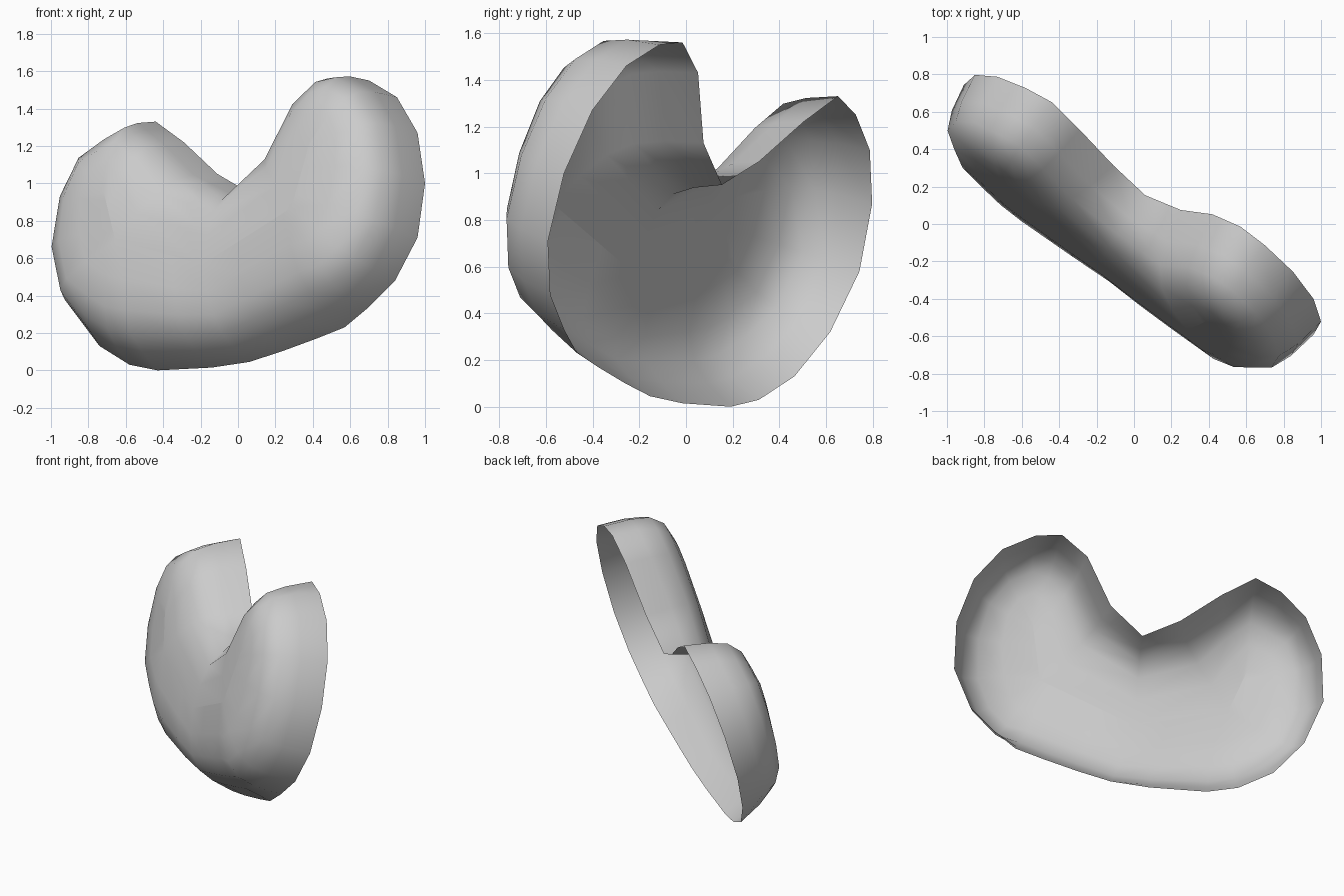
import bpy, bmesh
from mathutils import Vector

if "Cube" in bpy.data.objects:
    bpy.data.objects.remove(bpy.data.objects["Cube"])

# Rim outline (x, z), clockwise from the notch; it lies in a tilted plane
RIM = [(.06, .95), (.25, 1.13), (.42, 1.43), (.57, 1.56), (.70, 1.55), (.85, 1.46),
       (.96, 1.27), (1.0, 1.0), (.96, .71), (.84, .48), (.69, .33), (.57, .23),
       (.42, .17), (.23, .10), (.06, .045), (-.14, .015), (-.43, 0), (-.58, .03),
       (-.74, .13), (-.86, .32), (-.91, .58), (-.85, .87), (-.73, 1.10),
       (-.58, 1.25), (-.44, 1.33), (-.29, 1.22), (-.11, 1.05)]
# Bend line through the middle of the bean: (x, z, depth factor)
SPINE = [(.62, 1.12, 1.08), (.52, .76, 1.08), (0, .48, .87), (-.45, .60, .95), (-.5, .85, 1.0)]
# Place on the bend line that each rim point leans towards
TARGET = [2, 1, .2, 0, 0, 0, .1, .4, .8, 1, 1, 1.1, 1.3, 1.6, 2, 2.35, 2.9, 3,
          3, 3, 3.3, 3.8, 4, 4, 4, 3.7, 3]
ROUNDER = {0, 1, 2, 3, 23, 24, 25, 26} | set(range(11, 19))  # notch and underside
# Wall section: (depth from rim plane, share of the way to the bend line)
SECTION = [(0, 0), (.16, .055), (.27, .14), (.34, .31), (.372, .6), (.38, 1)]


def on_plane(x, z):
    return Vector((x, -.737 * x + .34 * z - .125, z))


def spine_at(t):
    k = min(int(t), len(SPINE) - 2)
    x, z, d = Vector(SPINE[k]).lerp(Vector(SPINE[k + 1]), t - k)
    return on_plane(x, z), d


out = Vector((-.737, -1, .34)).normalized()
n = len(RIM)


def wall_point(i, depth, share):
    mid, factor = spine_at(TARGET[i])
    if i in ROUNDER:
        share **= .78
    return on_plane(*RIM[i]).lerp(mid, share) + out * depth * factor


# Bean-shaped bowl, open at the back
bm = bmesh.new()
rings = [[bm.verts.new(wall_point(i, d, s)) for i in range(n)] for d, s in SECTION]
for a, b in zip(rings, rings[1:]):
    for i in range(n):
        j = (i + 1) % n
        bm.faces.new((a[i], b[i], b[j], a[j]))
bmesh.ops.remove_doubles(bm, verts=bm.verts[:], dist=.0005)
bm.normal_update()
if sum(f.normal.dot(out) for f in bm.faces) < 0:
    bmesh.ops.reverse_faces(bm, faces=bm.faces[:])
for f in bm.faces:
    f.smooth = True

mesh = bpy.data.meshes.new("bean_bowl")
bm.to_mesh(mesh)
bm.free()
bowl = bpy.data.objects.new("bean_bowl", mesh)
bpy.context.collection.objects.link(bowl)
